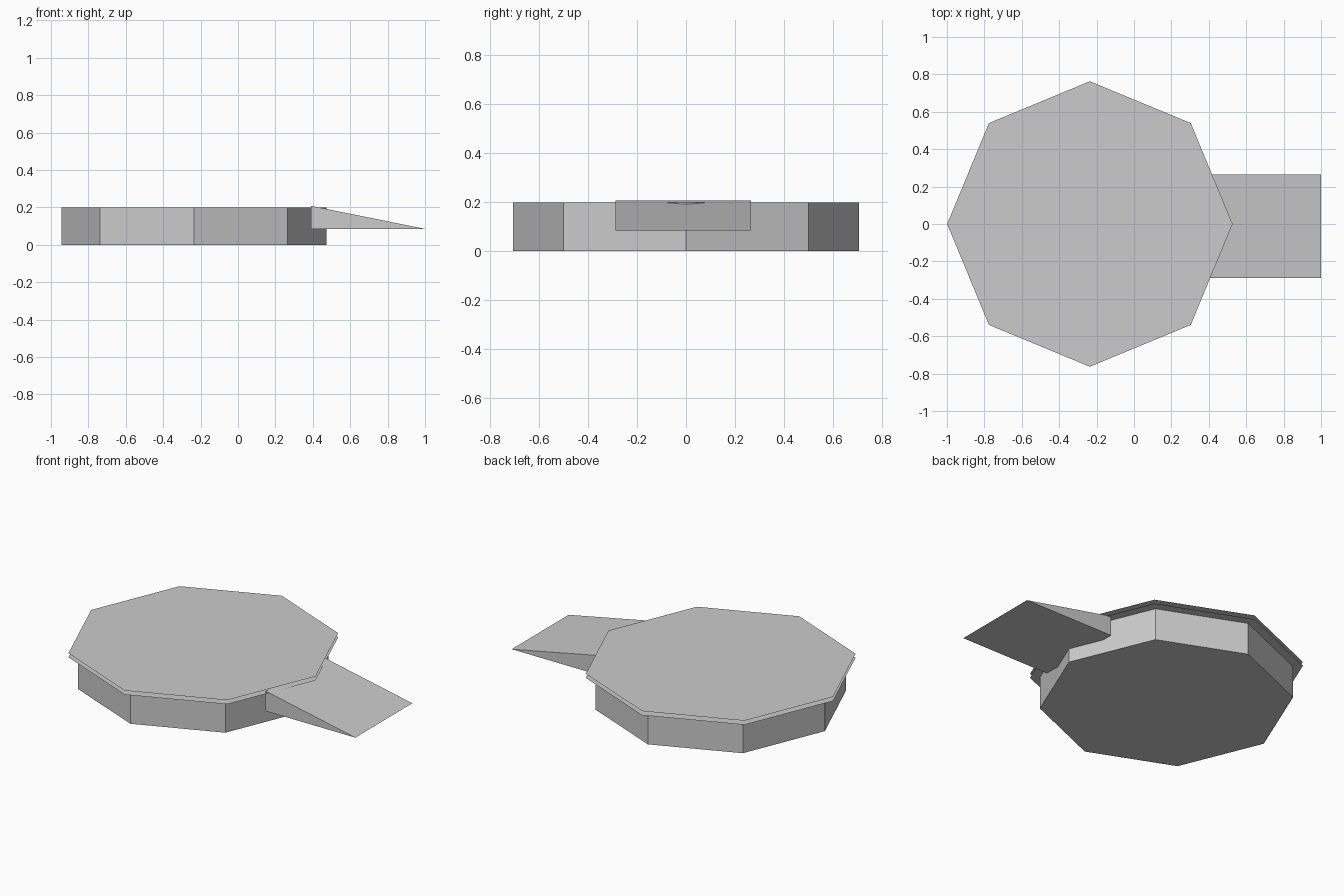
import bpy, bmesh, math
from mathutils import Matrix

cube = bpy.data.objects.get("Cube")
if cube:
    bpy.data.objects.remove(cube, do_unlink=True)

CENTRE_X = -0.236
SIDES = 8

grey = bpy.data.materials.new("plain grey")
grey.use_nodes = True
colour = (0.6, 0.6, 0.6, 1)
grey.diffuse_color = colour
grey.node_tree.nodes["Principled BSDF"].inputs["Base Color"].default_value = colour


def finish(name, bm):
    mesh = bpy.data.meshes.new(name)
    bm.to_mesh(mesh)
    bm.free()
    mesh.materials.append(grey)
    obj = bpy.data.objects.new(name, mesh)
    bpy.context.collection.objects.link(obj)
    return obj


def octagon(name, radius, z, height=0):
    """Flat octagon, raised into a closed prism when it has a height."""
    bm = bmesh.new()
    ring = [bm.verts.new((CENTRE_X + radius * math.cos(math.tau * i / SIDES),
                          radius * math.sin(math.tau * i / SIDES), z))
            for i in range(SIDES)]
    face = bm.faces.new(ring)
    if height:
        extrude(bm, face, (0, 0, height))
    return finish(name, bm)


def extrude(bm, face, offset):
    new = bmesh.ops.extrude_face_region(bm, geom=[face], use_keep_orig=True)
    verts = [g for g in new["geom"] if isinstance(g, bmesh.types.BMVert)]
    bmesh.ops.translate(bm, verts=verts, vec=offset)
    bmesh.ops.recalc_face_normals(bm, faces=bm.faces)


# Drum and the two thin sheets on top of it
octagon("drum", 0.708, 0, 0.198)
octagon("lower_sheet", 0.763, 0.2)
octagon("upper_sheet", 0.763, 0.225)

# Wedge-shaped ramp on the left side
bm = bmesh.new()
profile = [(0.39, 0.085), (1.0, 0.085), (0.39, 0.208)]
side = bm.faces.new([bm.verts.new((x, -0.288, z)) for x, z in profile])
extrude(bm, side, (0, 0.553, 0))
finish("ramp", bm)
